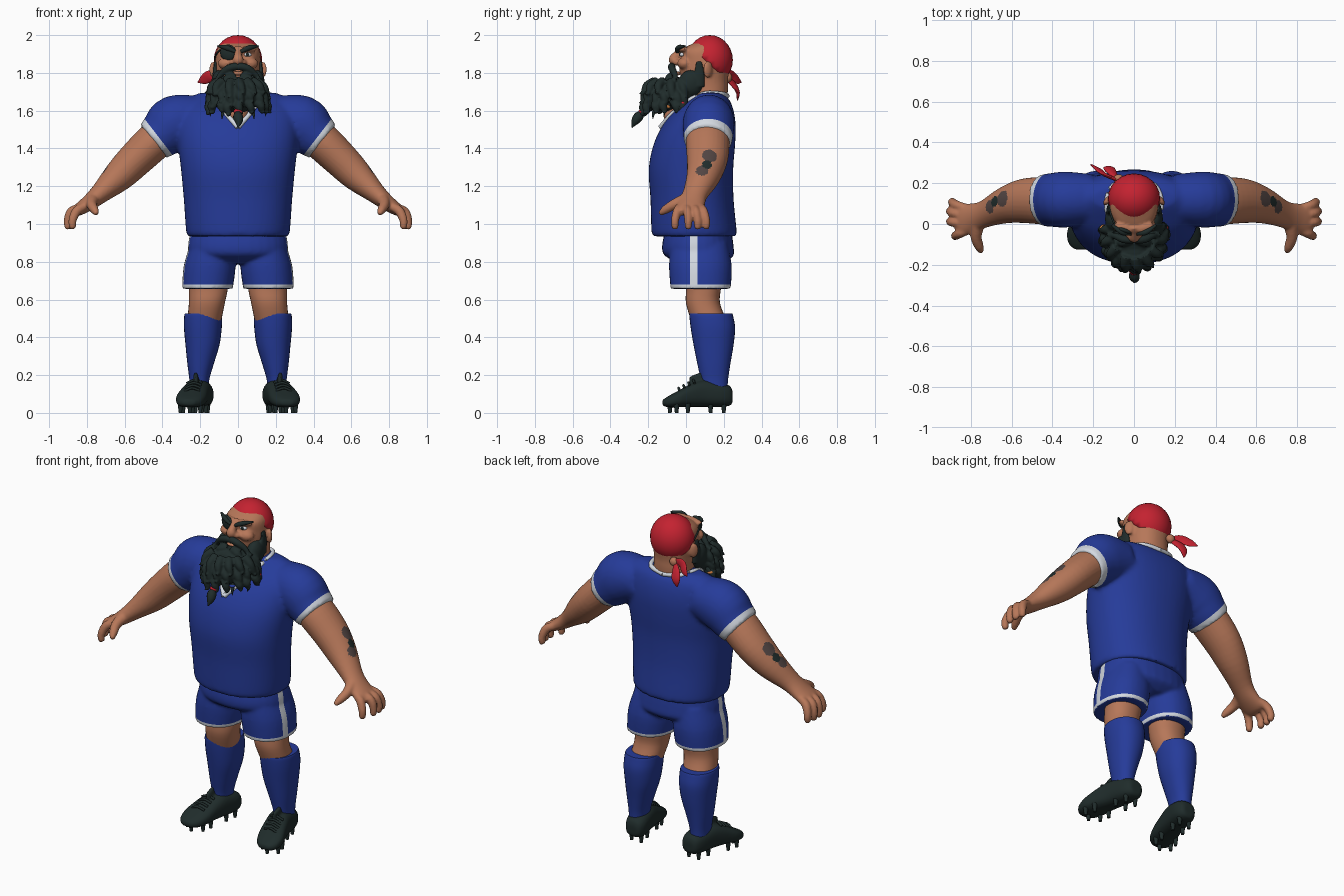
import bpy, bmesh, math, random
from math import sin, cos, pi, radians
from mathutils import Vector, Matrix

random.seed(4)
cube = bpy.data.objects.get("Cube")
if cube:
    bpy.data.objects.remove(cube)

def material(name, r, g, b):
    m = bpy.data.materials.new(name)
    m.use_nodes = True
    m.diffuse_color = (r, g, b, 1)
    m.node_tree.nodes["Principled BSDF"].inputs["Base Color"].default_value = (r, g, b, 1)
    return m

SKIN = material("skin", .47, .185, .1)
BLUE = material("kit_blue", .019, .044, .32)
WHITE = material("trim_white", .66, .7, .76)
DARK = material("green_black", .014, .025, .024)
RED = material("scarf_red", .55, .016, .03)
GREY = material("tattoo_grey", .085, .06, .056)
ORANGE = material("bead_orange", .6, .2, .05)

# ---- shape helpers ----
def dense(rows, k=4):
    """Catmull-Rom interpolation of a short table of rows."""
    out, last = [], len(rows) - 1
    for i in range(last):
        a, b, c, d = rows[max(i - 1, 0)], rows[i], rows[i + 1], rows[min(i + 2, last)]
        for j in range(k):
            t = j / k
            out.append([q + t / 2 * (r - p + t * (2 * p - 5 * q + 4 * r - s + t * (3 * (q - r) + s - p)))
                        for p, q, r, s in zip(a, b, c, d)])
    return out + [list(rows[-1])]

def skin_rings(bm, rings, n, power):
    """Rings are (centre, u vector, v vector); bridge them and cap both ends."""
    def sp(x):
        return math.copysign(abs(x) ** (2 / power), x)
    loops = [[bm.verts.new(c + u * sp(cos(2 * pi * i / n)) + v * sp(sin(2 * pi * i / n)))
              for i in range(n)] for c, u, v in rings]
    for a, b in zip(loops, loops[1:]):
        for i in range(n):
            bm.faces.new((a[i], a[(i + 1) % n], b[(i + 1) % n], b[i]))
    bm.faces.new(loops[0][::-1])
    bm.faces.new(loops[-1])

def stack(bm, rows, along="z", n=32, power=2.2):
    """Rows are (height, centre x, half width, low, high) of upright or lengthwise slices."""
    rings = []
    for h, cx, hw, lo, hi in dense(rows):
        mid, half = (lo + hi) / 2, (hi - lo) / 2
        c = Vector((cx, mid, h)) if along == "z" else Vector((cx, h, mid))
        v = Vector((0, half, 0)) if along == "z" else Vector((0, 0, half))
        rings.append((c, Vector((hw, 0, 0)), v))
    skin_rings(bm, rings, n, power)

def tube(bm, rows, n=16):
    """Rows are (x, y, z, radius across, radius sideways) along a path."""
    rows, rings = dense(rows), []
    for i, r in enumerate(rows):
        t = (Vector(rows[min(i + 1, len(rows) - 1)][:3]) - Vector(rows[max(i - 1, 0)][:3])).normalized()
        ref = Vector((0, 1, 0)) if abs(t.y) < .92 else Vector((1, 0, 0))
        v = (ref - t * ref.dot(t)).normalized()
        rings.append((Vector(r[:3]), v.cross(t) * max(r[3], .001), v * max(r[4], .001)))
    skin_rings(bm, rings, n, 2)

def lock(bm, pts, r):
    """Hair strand tapering to a point."""
    k = len(pts)
    tube(bm, [(*p, r * (1 - .92 * (i / (k - 1)) ** 2),) + (r * (1 - .92 * (i / (k - 1)) ** 2),)
              for i, p in enumerate(pts)], 10)

def ball(bm, c, r, turn=0):
    m = Matrix.Translation(c) @ Matrix.Rotation(radians(turn), 4, "Z") @ Matrix.Diagonal((*r, 1))
    bmesh.ops.create_uvsphere(bm, u_segments=24, v_segments=14, radius=1, matrix=m)

def make(name, bm, *mats, voxel=0, relax=4):
    bmesh.ops.recalc_face_normals(bm, faces=bm.faces)
    me = bpy.data.meshes.new(name)
    bm.to_mesh(me)
    bm.free()
    ob = bpy.data.objects.new(name, me)
    bpy.context.collection.objects.link(ob)
    if voxel:                                   # fuse overlapping volumes
        mod = ob.modifiers.new("fuse", "REMESH")
        mod.mode, mod.voxel_size = "VOXEL", voxel
        mod = ob.modifiers.new("relax", "SMOOTH")
        mod.iterations = relax
        dg = bpy.context.evaluated_depsgraph_get()
        me = bpy.data.meshes.new_from_object(ob.evaluated_get(dg))
        ob.modifiers.clear()
        ob.data = me
    me.materials.clear()
    for m in mats:
        me.materials.append(m)
    me.shade_smooth()
    me.set_sharp_from_angle(angle=radians(50))
    return ob

def paint(ob, cuts, rule):
    """Cut clean colour borders, then choose each face's material by rule."""
    bm = bmesh.new()
    bm.from_mesh(ob.data)
    for co, no in cuts:
        bmesh.ops.bisect_plane(bm, geom=bm.verts[:] + bm.edges[:] + bm.faces[:], plane_co=co, plane_no=no)
    for f in bm.faces:
        f.material_index = rule(f.calc_center_median(), f.normal)
    bm.to_mesh(ob.data)
    bm.free()

def twin(ob, name):
    other = ob.copy()
    other.data = ob.data.copy()
    other.name = name
    other.data.transform(Matrix.Diagonal((-1, 1, 1, 1)))
    other.data.flip_normals()
    bpy.context.collection.objects.link(other)

# ---- shirt with sleeves and white cuffs ----
bm = bmesh.new()
stack(bm, [(.935, 0, .265, -.175, .265), (.965, 0, .275, -.183, .268), (1.13, 0, .287, -.188, .252),
           (1.29, 0, .302, -.197, .25), (1.42, 0, .317, -.172, .26), (1.52, 0, .32, -.125, .263),
           (1.6, 0, .31, -.06, .252), (1.66, 0, .27, .02, .228), (1.695, 0, .2, .07, .185)], n=48)
for s in (1, -1):
    tube(bm, [(s * .2, .125, 1.56, .12, .12), (s * .33, .12, 1.535, .148, .137),
              (s * .4, .118, 1.477, .128, .132), (s * .45, .115, 1.437, .112, .127)], 32)
shirt = make("shirt", bm, BLUE, WHITE, voxel=.013)
axis, cuff = Vector((.79, 0, -.61)), Vector((.42, .115, 1.46))
flip = Vector((-1, 1, 1))
def cuff_rule(c, n):
    p = Vector((abs(c.x), c.y, c.z))
    return int(p.x > .34 and p.z > 1.3 and (p - cuff).dot(axis) > 0)
paint(shirt, [(cuff, axis), (cuff * flip, axis * flip)], cuff_rule)

bm = bmesh.new()
half = [(0, -.135, 1.512), (.06, -.075, 1.58), (.11, .01, 1.65), (.135, .1, 1.69), (.1, .19, 1.688), (0, .218, 1.678)]
for s in (1, -1):
    tube(bm, [(s * x, y, z, .013, .013) for x, y, z in half], 10)
make("collar", bm, WHITE)

# ---- shorts with hem and side stripe ----
bm = bmesh.new()
stack(bm, [(.97, 0, .25, -.11, .24), (.88, 0, .265, -.127, .252), (.83, 0, .25, -.11, .25), (.79, 0, .15, -.03, .2)])
for s in (1, -1):
    stack(bm, [(.9, s * .14, .11, -.08, .22), (.78, s * .15, .137, -.09, .242), (.657, s * .162, .134, -.082, .237)])
shorts = make("shorts", bm, BLUE, WHITE, voxel=.01)
def shorts_rule(c, n):
    stripe = .02 < c.y < .06 and abs(c.x) > .2 and abs(n.x) > .6
    return int((c.z < .68 or stripe) and n.z > -.7)
X, Y, Z = Matrix.Identity(3)
paint(shorts, [((0, 0, .68), Z), ((0, .02, 0), Y), ((0, .06, 0), Y)], shorts_rule)

# ---- legs, socks, boots ----
bm = bmesh.new()
stack(bm, [(.75, .16, .105, -.01, .19), (.66, .157, .103, 0, .185), (.58, .165, .095, 0, .18), (.48, .18, .09, .03, .22)])
twin(make("left_knee", bm, SKIN), "right_knee")
bm = bmesh.new()
stack(bm, [(.1, .205, .052, .08, .22), (.17, .205, .052, .078, .222), (.26, .198, .07, .06, .235),
           (.36, .188, .09, .04, .252), (.45, .186, .1, .025, .26), (.51, .185, .1, .018, .25),
           (.527, .184, .097, .018, .245)])
twin(make("left_sock", bm, BLUE), "right_sock")

bm = bmesh.new()
stack(bm, [(.247, .19, .03, .06, .11), (.235, .19, .05, .04, .14), (.19, .195, .066, .032, .16), (.1, .212, .07, .032, .175),
           (.03, .23, .075, .032, .155), (-.04, .248, .08, .03, .118), (-.095, .257, .064, .03, .088),
           (-.125, .26, .03, .04, .068)], "y", power=2.6)
tube(bm, [(.222, .07, .12, .02, .05), (.222, .06, .17, .016, .047), (.224, .048, .203, .01, .035)])
boot = make("left_boot", bm, DARK, voxel=.007, relax=3)
twin(boot, "right_boot")
bm = bmesh.new()
for i in range(4):
    y, z = .045 - i * .026, .172 - i * .014
    tube(bm, [(.19 + i * .004, y, z - .012, .007, .007), (.23 + i * .005, y - .006, z + .002, .007, .007),
              (.272 + i * .004, y, z - .016, .007, .007)], 8)
twin(make("left_laces", bm, DARK), "right_laces")
bm = bmesh.new()
for x, y in ((.16, .2), (.225, .2), (.17, .13), (.24, .13), (.19, .01), (.29, .01), (.2, -.05), (.305, -.05), (.255, -.085)):
    bmesh.ops.create_cone(bm, cap_ends=True, segments=10, radius1=.009, radius2=.015, depth=.05,
                          matrix=Matrix.Translation((x, y, .025)))
twin(make("left_studs", bm, DARK), "right_studs")

# ---- arms with hands and tattoo ----
bm = bmesh.new()
tube(bm, [(.36, .12, 1.5, .095, .11), (.44, .115, 1.44, .101, .116), (.54, .113, 1.345, .095, .109),
          (.63, .092, 1.255, .083, .09), (.73, .05, 1.162, .054, .067), (.79, .03, 1.112, .042, .072),
          (.845, .02, 1.075, .032, .08), (.87, .02, 1.06, .02, .07)], 28)
for y0, y1, x in ((.078, .107, .895), (.042, .062, .905), (.004, .012, .905), (-.035, -.058, .88)):
    tube(bm, [(.82, y0, 1.09, .022, .02), (x - .025, (y0 + y1) / 2, 1.068, .025, .023),
              (x - .004, y1, 1.02, .022, .021), (x - .005, y1, .982, .018, .018), (x - .007, y1, .972, .008, .008)], 12)
tube(bm, [(.765, 0, 1.135, .035, .03), (.775, -.06, 1.105, .028, .028), (.76, -.11, 1.075, .023, .023),
          (.747, -.138, 1.053, .012, .012)], 12)
arm = make("left_arm", bm, SKIN, GREY, DARK, voxel=.0075, relax=3)
marks = [((.685, .11, 1.315), .027, 2), ((.645, .125, 1.36), .04, 1), ((.705, .085, 1.28), .033, 1)]
def ink(c, n):
    return next((k for p, r, k in marks if (c - Vector(p)).length < r and n.x > .2), 0)
paint(arm, [], ink)
twin(arm, "right_arm")

# ---- head, face and neck ----
bm = bmesh.new()
stack(bm, [(1.54, 0, .11, 0, .19), (1.64, 0, .115, .01, .215), (1.71, 0, .11, 0, .222), (1.76, 0, .112, -.02, .222),
           (1.81, 0, .118, -.035, .228), (1.86, 0, .12, -.03, .232), (1.92, 0, .113, -.025, .222),
           (1.96, 0, .082, .045, .195), (1.985, 0, .04, .09, .16)])
ball(bm, (0, -.035, 1.575), (.06, .085, .065))
tube(bm, [(0, -.01, 1.93, .02, .02), (0, -.045, 1.9, .019, .02), (0, -.066, 1.872, .028, .026), (0, -.06, 1.85, .022, .02)])
for s in (1, -1):
    ball(bm, (s * .027, -.045, 1.855), (.02, .024, .017))
    ball(bm, (s * .062, -.008, 1.85), (.045, .038, .032))
    ball(bm, (s * .05, -.018, 1.925), (.052, .022, .016), s * 15)
    ball(bm, (s * .132, .115, 1.817), (.014, .028, .044), s * 35)
make("head", bm, SKIN, voxel=.0075, relax=3)

bm = bmesh.new()
ball(bm, (0, -.052, 1.797), (.034, .025, .011))
make("lower_lip", bm, SKIN)
bm = bmesh.new()
ball(bm, (.052, -.022, 1.897), (.02, .012, .011), 15)
make("eye", bm, WHITE)
bm = bmesh.new()
ball(bm, (.05, -.031, 1.898), (.009, .006, .009))
ball(bm, (-.052, -.03, 1.907), (.045, .016, .043), -18)
tube(bm, [(-.09, -.015, 1.925, .005, .005), (-.115, .05, 1.9, .005, .005), (-.122, .1, 1.87, .005, .005)], 8)
make("eyepatch_and_pupil", bm, DARK)
bm = bmesh.new()
for s in (1, -1):
    tube(bm, [(s * .015, -.045, 1.912, .009, .012), (s * .06, -.04, 1.933, .014, .014), (s * .108, -.005, 1.942, .004, .006)], 10)
make("eyebrows", bm, DARK)

# ---- head scarf, knot and tails ----
bm = bmesh.new()
ball(bm, (0, .126, 1.868), (.128, .122, .132))
bmesh.ops.bisect_plane(bm, geom=bm.verts[:] + bm.edges[:] + bm.faces[:], plane_co=(0, .012, 1.95),
                       plane_no=(0, .68, .73), clear_inner=True)
scarf = make("head_scarf", bm, RED)
rim = scarf.modifiers.new("cloth", "SOLIDIFY")
rim.thickness = .012
bm = bmesh.new()
tube(bm, [(-.08, .215, 1.78, .012, .008), (-.14, .24, 1.785, .03, .009), (-.18, .27, 1.765, .026, .008), (-.212, .292, 1.75, .003, .003)])
tube(bm, [(-.08, .215, 1.77, .01, .01), (-.11, .255, 1.735, .028, .012), (-.125, .275, 1.695, .026, .01), (-.13, .272, 1.655, .003, .003)])
make("scarf_tails", bm, RED)
bm = bmesh.new()
ball(bm, (-.075, .222, 1.775), (.026, .022, .026))
make("scarf_knot", bm, SKIN)

# ---- beard, moustache and braids ----
bm = bmesh.new()
ball(bm, (0, -.05, 1.69), (.148, .125, .088))
ball(bm, (0, -.125, 1.675), (.115, .1, .085))
for s in (1, -1):
    ball(bm, (s * .1, .025, 1.745), (.042, .065, .07))
    tube(bm, [(s * .115, .06, 1.73, .022, .04), (s * .122, .07, 1.8, .012, .028), (s * .12, .068, 1.86, .008, .016)])
    lock(bm, [(s * .003, -.075, 1.835), (s * .05, -.075, 1.825), (s * .088, -.06, 1.795), (s * .115, -.055, 1.765), (s * .14, -.05, 1.77)], .021)
    lock(bm, [(s * .02, -.07, 1.775), (s * .06, -.09, 1.765), (s * .1, -.085, 1.72)], .03)
for row, (z, count) in enumerate(((1.755, 9), (1.705, 11), (1.655, 11))):
    for i in range(count):
        a = radians(-105 + 210 * i / (count - 1)) + random.uniform(-.08, .08)
        drop = random.uniform(.05, .085)
        ring = [(r * sin(a + w), -.05 - 1.12 * r * cos(a + w) * (1 if cos(a) > 0 else .6), z - d)
                for r, w, d in ((.1, 0, 0), (.14 + .008 * row, .05, drop * .4), (.158, .12, drop), (.18, .1, drop * 1.1))]
        lock(bm, ring, .026)
make("beard", bm, DARK, voxel=.0065, relax=1)

bm = bmesh.new()
tube(bm, [(0, -.19, 1.63, .035, .035), (0, -.228, 1.597, .015, .015), (0, -.25, 1.57, .026, .026),
          (.004, -.268, 1.545, .022, .022), (0, -.287, 1.51, .002, .002)], 12)
sides = [(s * x, y, z) for s in (1, -1) for x, y, z in ((.15, -.02, 1.64), (.13, -.1, 1.62), (.075, -.16, 1.605))]
for x, y, z in sides:
    lock(bm, [(x * .8, y * .9, z + .03), (x, y, z), (x * 1.1, y - .012, z - .02), (x * 1.13, y - .016, z - .05)], .015)
make("braids", bm, DARK)
for m, label, picks in ((RED, "red", (0, 5)), (ORANGE, "orange", (1, 3)), (BLUE, "blue", (2, 4))):
    bm = bmesh.new()
    for i in picks:
        ball(bm, sides[i], (.017, .017, .011))
    if m is RED:
        ball(bm, (0, -.23, 1.595), (.024, .022, .016))
    make(label + "_beads", bm, m)
